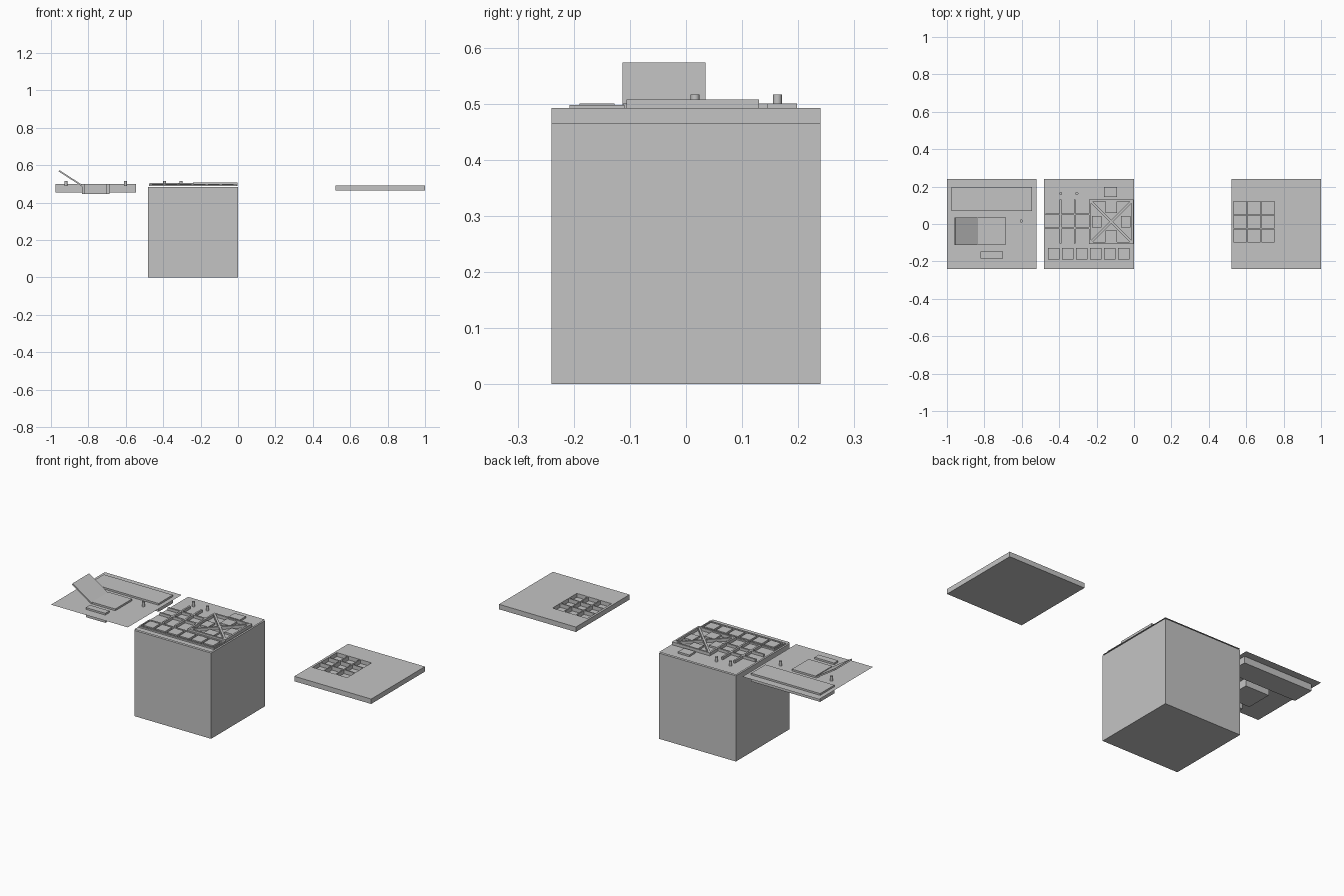
import bpy, math
from mathutils import Vector

old = bpy.data.objects.get("Cube")
if old:
    bpy.data.objects.remove(old, do_unlink=True)

grey = bpy.data.materials.new("plain_grey")
grey.use_nodes = True
colour = (0.55, 0.55, 0.55, 1)
grey.diffuse_color = colour
grey.node_tree.nodes["Principled BSDF"].inputs["Base Color"].default_value = colour

SHEET = 0.49    # height of the thin panels


def finish(name):
    ob = bpy.context.object
    ob.name = name
    ob.data.materials.append(grey)
    return ob


def block(name, x0, x1, y0, y1, z0, z1):
    bpy.ops.mesh.primitive_cube_add(size=1)
    ob = finish(name)
    lo, hi = Vector((x0, y0, z0)), Vector((x1, y1, z1))
    for v in ob.data.vertices:
        v.co = [lo[i] if v.co[i] < 0 else hi[i] for i in range(3)]
    return ob


def bar(name, x0, y0, x1, y1, width, top):
    """Straight bar lying on the panel between two points."""
    a, b = Vector((x0, y0)), Vector((x1, y1))
    half = (b - a).length / 2
    ob = block(name, -half, half, -width / 2, width / 2, SHEET, top)
    mid = (a + b) / 2
    ob.location = (mid.x, mid.y, 0)
    ob.rotation_euler.z = math.atan2(y1 - y0, x1 - x0)
    return ob


def sheet(name, x):
    bpy.ops.mesh.primitive_plane_add(size=0.48, location=(x, 0, SHEET))
    return finish(name)


def peg(name, x, y):
    bpy.ops.mesh.primitive_cylinder_add(vertices=16, radius=0.008, depth=0.026,
                                        location=(x, y, SHEET + 0.013))
    finish(name)
    bpy.ops.object.shade_smooth_by_angle()


# Main case and its top panel
block("case_body", -0.48, 0, -0.24, 0.24, 0, 0.484)
sheet("top_panel", -0.24)

# Front row of buttons inside a low frame
for y in (-0.203, -0.115):
    bar("button_row_rail", -0.475, y, -0.005, y, 0.01, 0.498)
for x in (-0.472, -0.008):
    bar("button_row_end", x, -0.2, x, -0.115, 0.006, 0.498)
for i in range(6):
    x = -0.46 + i * 0.075
    block("row_button", x, x + 0.062, -0.19, -0.127, SHEET, 0.5)

# Crossed bars of the nine-cell grid
for x in (-0.392, -0.317):
    bar("grid_bar_long", x, -0.105, x, 0.13, 0.01, 0.505)
for y in (-0.022, 0.052):
    bar("grid_bar_cross", -0.472, y, -0.235, y, 0.01, 0.505)

# Framed square with diagonals and four buttons
cx, cy, r = -0.122, 0.012, 0.113
for s in (-1, 1):
    bar("frame_side", cx + s * r, cy - r - 0.005, cx + s * r, cy + r + 0.005, 0.01, 0.507)
    bar("frame_edge", cx - r, cy + s * r, cx + r, cy + s * r, 0.01, 0.507)
    bar("frame_diagonal", cx - r, cy - s * r, cx + r, cy + s * r, 0.012, 0.506)
    y = cy + s * 0.077
    block("arrow_button", cx - 0.031, cx + 0.031, y - 0.031, y + 0.031, SHEET, 0.5)
    x = cx + s * 0.077
    block("side_button", x - 0.025, x + 0.025, cy - 0.031, cy + 0.031, SHEET, 0.5)
block("rear_button", -0.16, -0.09, 0.145, 0.198, SHEET, 0.5)
for x in (-0.392, -0.305):
    peg("panel_peg", x, 0.163)

# Side panel with the parts that pass through it
sheet("side_panel", -0.76)
block("long_box", -0.976, -0.545, 0.07, 0.197, 0.453, 0.5)
block("square_box", -0.835, -0.688, -0.112, 0.037, 0.446, 0.5)
block("small_box", -0.822, -0.7, -0.184, -0.147, 0.446, 0.5)
for x in (-0.92, -0.602):
    peg("side_peg", x, 0.016)

# Open flap hinged on the square box
foot, tip = Vector((-0.833, 0, 0.49)), Vector((-0.957, 0, 0.57))
flap = block("open_flap", 0, (tip - foot).length, -0.113, 0.035, -0.004, 0.004)
flap.location = foot
flap.rotation_euler.y = -math.atan2(tip.z - foot.z, tip.x - foot.x)

# Separate lid with nine recesses
lid = block("lid_slab", 0.52, 1, -0.24, 0.24, 0.464, 0.492)
for i in range(3):
    for j in range(3):
        x, y = 0.533 + i * 0.0745, -0.097 + j * 0.0745
        cutter = block("recess_cutter", x, x + 0.068, y, y + 0.068, 0.47, 0.55)
        cutter.hide_render = True
        cutter.hide_viewport = True
        cutter.display_type = 'WIRE'
        cut = lid.modifiers.new("recess", 'BOOLEAN')
        cut.operation = 'DIFFERENCE'
        cut.solver = 'EXACT'
        cut.object = cutter
